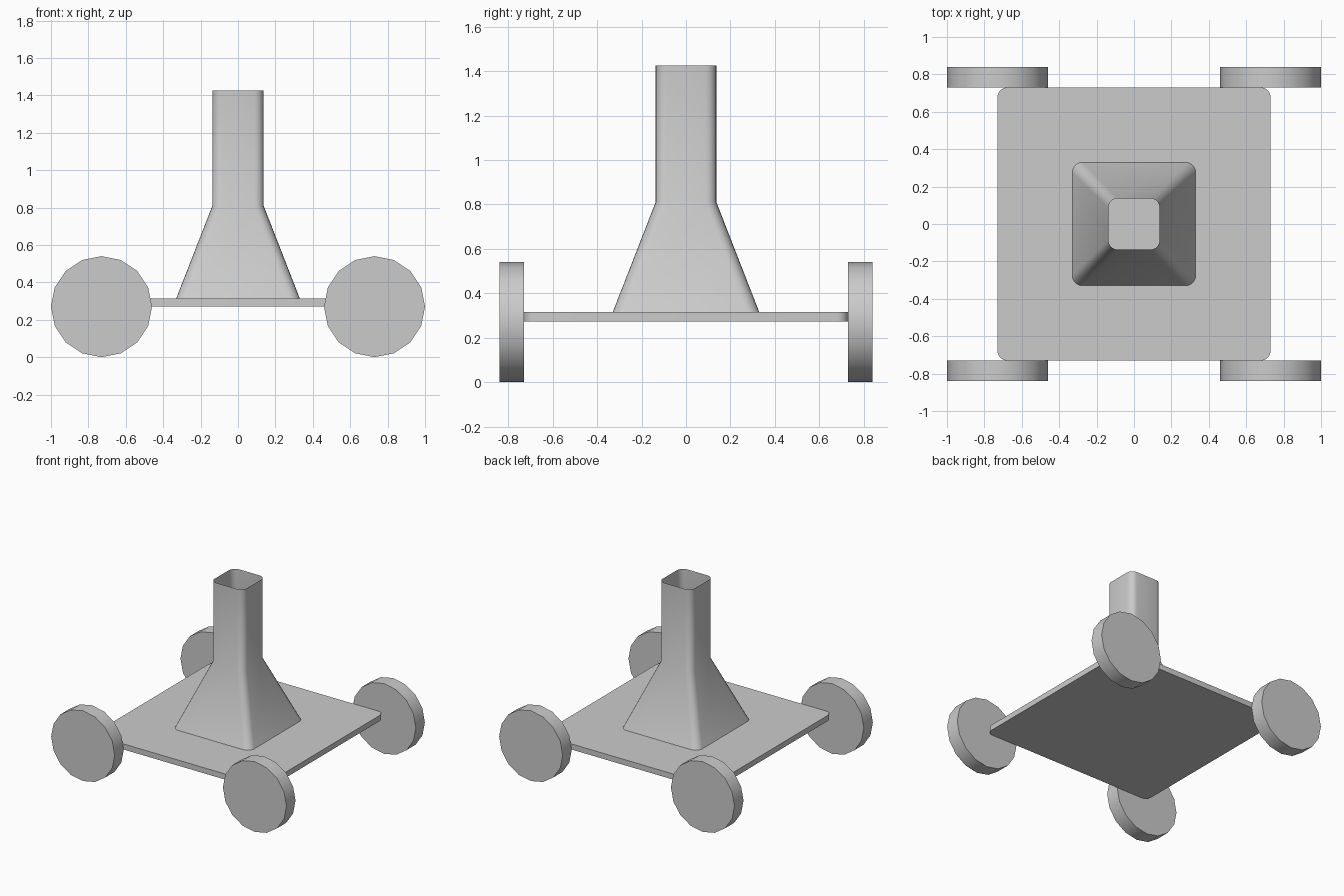
import bpy, bmesh, math

if "Cube" in bpy.data.objects:
    bpy.data.objects.remove(bpy.data.objects["Cube"])


def finish(name, bm, angle=40):
    bmesh.ops.recalc_face_normals(bm, faces=bm.faces)
    mesh = bpy.data.meshes.new(name)
    bm.to_mesh(mesh)
    bm.free()
    ob = bpy.data.objects.new(name, mesh)
    bpy.context.collection.objects.link(ob)
    bpy.ops.object.select_all(action='DESELECT')
    ob.select_set(True)
    bpy.context.view_layer.objects.active = ob
    bpy.ops.object.shade_smooth_by_angle(angle=math.radians(angle))
    return ob


def rounded_square(half, radius, steps=5):
    pts = []
    for k, (sx, sy) in enumerate([(1, 1), (-1, 1), (-1, -1), (1, -1)]):
        for i in range(steps + 1):
            a = math.radians(90) * (k + i / steps)
            pts.append((sx * (half - radius) + radius * math.cos(a),
                        sy * (half - radius) + radius * math.sin(a)))
    return pts


def loft(name, sections, caps):
    """Skin rounded squares given as (z, half width, corner radius)."""
    bm = bmesh.new()
    rings = [[bm.verts.new((x, y, z)) for x, y in rounded_square(h, r)]
             for z, h, r in sections]
    n = len(rings[0])
    for lo, hi in zip(rings, rings[1:]):
        for i in range(n):
            j = (i + 1) % n
            bm.faces.new((lo[i], lo[j], hi[j], hi[i]))
    if caps:
        bm.faces.new(rings[0])
        bm.faces.new(rings[-1])
    return finish(name, bm)


# Flat base plate with rounded corners
loft("base_plate", [(0.272, 0.73, 0.05), (0.315, 0.73, 0.05)], True)

# Thin open-topped column with flared foot
loft("column", [(0.315, 0.33, 0.055), (0.81, 0.137, 0.05),
                (1.425, 0.137, 0.05)], False)

# Four sixteen-sided wheels
for sx, side in ((-1, "left"), (1, "right")):
    for sy, end in ((-1, "front"), (1, "back")):
        bm = bmesh.new()
        bmesh.ops.create_cone(bm, cap_ends=True, segments=16,
                              radius1=0.27, radius2=0.27, depth=0.11)
        for v in bm.verts:
            x, y, z = v.co
            v.co = (x, -z, y)
        wheel = finish(f"wheel_{end}_{side}", bm)
        wheel.location = (sx * 0.73, sy * 0.785, 0.27)
